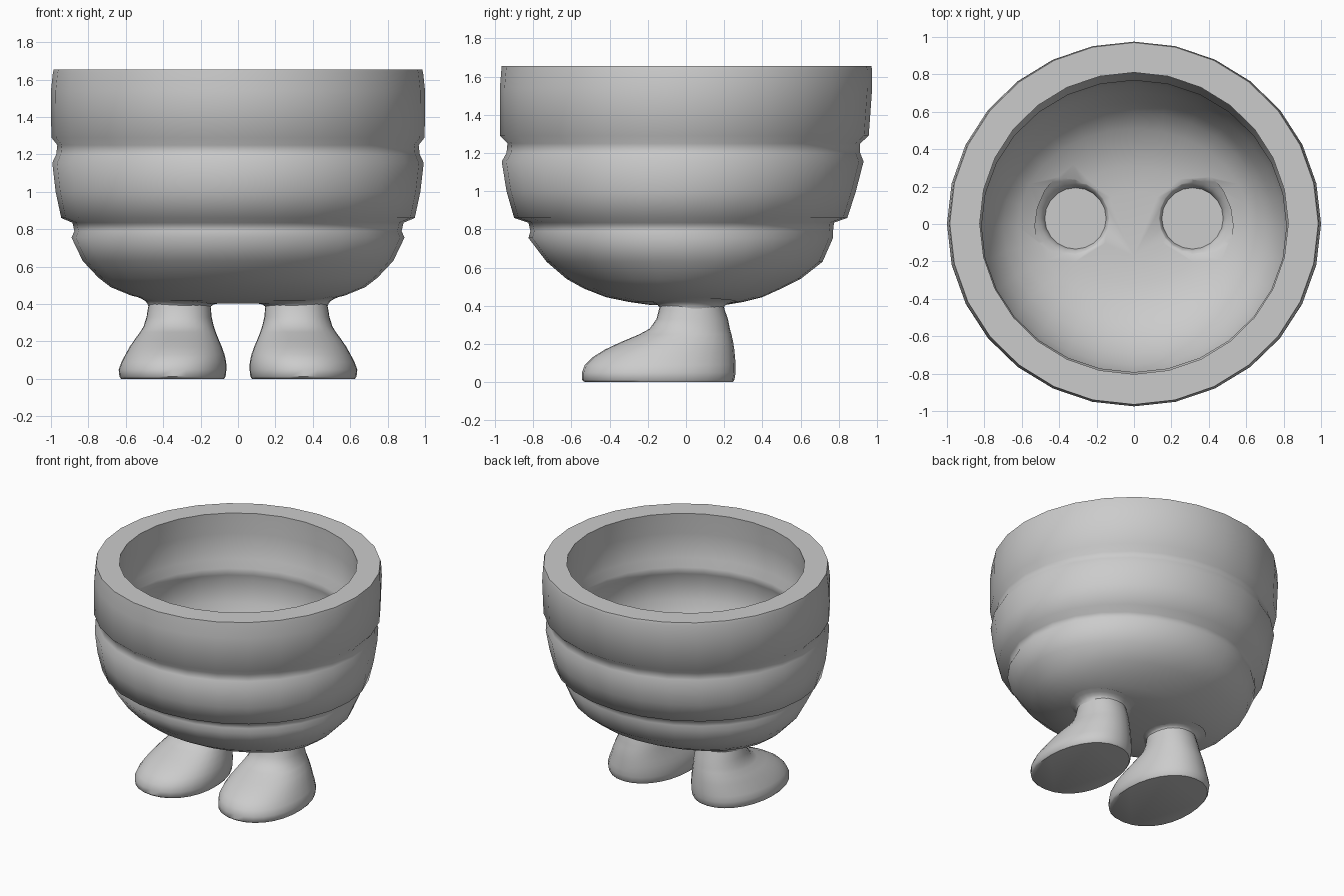
import bpy, bmesh, math

grey = bpy.data.materials.new("plain grey")
grey.diffuse_color = (0.6, 0.6, 0.6, 1)


def loft(name, rows, seg, power=1.0, egg=0.0):
    """Closed solid from stacked rings; row = (z, cx, cy, rx, ry).
    power squares the rings off, egg widens them towards the front."""
    bm = bmesh.new()
    rings = []
    for z, cx, cy, rx, ry in rows:
        ring = []
        for i in range(seg):
            a = 2 * math.pi * i / seg
            c, s = math.cos(a), math.sin(a)
            x = math.copysign(abs(c) ** power, c) * (1 - egg * s)
            y = math.copysign(abs(s) ** power, s)
            ring.append(bm.verts.new((cx + rx * x, cy + ry * y, z)))
        rings.append(ring)
    for lo, hi in zip(rings, rings[1:]):
        for i in range(seg):
            j = (i + 1) % seg
            bm.faces.new((lo[i], lo[j], hi[j], hi[i]))
    bm.faces.new(rings[0][::-1])
    bm.faces.new(rings[-1])
    bmesh.ops.recalc_face_normals(bm, faces=bm.faces)
    me = bpy.data.meshes.new(name)
    bm.to_mesh(me)
    bm.free()
    ob = bpy.data.objects.new(name, me)
    bpy.context.collection.objects.link(ob)
    me.materials.append(grey)
    return ob


def smooth(ob, angle):
    bpy.ops.object.select_all(action='DESELECT')
    ob.select_set(True)
    bpy.context.view_layer.objects.active = ob
    bpy.ops.object.shade_smooth_by_angle(angle=math.radians(angle))


def apply_cut(ob, cutter):
    mod = ob.modifiers.new("cut", 'BOOLEAN')
    mod.operation = 'DIFFERENCE'
    mod.solver = 'EXACT'
    mod.object = cutter
    bpy.context.view_layer.objects.active = ob
    bpy.ops.object.modifier_apply(modifier=mod.name)
    bpy.data.objects.remove(cutter)


# Bowl: outside going up, then over the rim and down the inside
# (z, half width, front y, back y)
outside = [
    (0.403, 0.22, -0.18, 0.20), (0.42, 0.46, -0.30, 0.30),
    (0.445, 0.57, -0.42, 0.40), (0.49, 0.68, -0.535, 0.50),
    (0.54, 0.745, -0.625, 0.60),
    (0.63, 0.83, -0.73, 0.715), (0.755, 0.89, -0.825, 0.77),
    (0.79, 0.875, -0.815, 0.77), (0.835, 0.885, -0.825, 0.775),
    (0.86, 0.945, -0.90, 0.845), (1.0, 0.975, -0.94, 0.89),
    (1.155, 0.993, -0.965, 0.93), (1.2, 0.972, -0.94, 0.912),
    (1.25, 0.966, -0.935, 0.912), (1.29, 0.998, -0.975, 0.957),
    (1.54, 1.0, -0.975, 0.975), (1.635, 0.99, -0.967, 0.975),
    (1.655, 0.985, -0.965, 0.97)]
inside = [
    (1.655, 0.825, -0.803, 0.81), (1.5, 0.835, -0.815, 0.81),
    (1.31, 0.842, -0.822, 0.80), (1.25, 0.815, -0.792, 0.768),
    (1.2, 0.818, -0.795, 0.768), (1.155, 0.845, -0.82, 0.785),
    (1.0, 0.83, -0.80, 0.75), (0.89, 0.80, -0.755, 0.705),
    (0.79, 0.755, -0.695, 0.65), (0.71, 0.70, -0.62, 0.60),
    (0.645, 0.62, -0.535, 0.51), (0.595, 0.52, -0.43, 0.41),
    (0.565, 0.40, -0.32, 0.31), (0.55, 0.2, -0.17, 0.18)]
rows = [(z, 0, (f + b) / 2, w, (b - f) / 2) for z, w, f, b in outside + inside]
bowl = loft("bowl", rows, 28)

# Shallow rounded wells in the floor above each leg
for side in (-1, 1):
    well = [(0.515, 0.164), (0.53, 0.168), (0.545, 0.176), (0.56, 0.189),
            (0.575, 0.207), (0.6, 0.24)]
    apply_cut(bowl, loft("well_cutter", [(z, side * 0.313, 0.03, r, r)
                                         for z, r in well], 20))
smooth(bowl, 72)

# Legs: flared collars that follow the slope of the bowl, and rounded shoes
# shoe row: (z, outward shift, toe y, heel y, half width) from the ankle
shoe = [
    (0.0, 0.037, -0.56, 0.215, 0.275), (0.012, 0.037, -0.575, 0.224, 0.284),
    (0.05, 0.037, -0.575, 0.23, 0.288), (0.09, 0.03, -0.56, 0.23, 0.28),
    (0.13, 0.024, -0.52, 0.227, 0.265), (0.17, 0.02, -0.455, 0.223, 0.247),
    (0.21, 0.015, -0.37, 0.217, 0.225), (0.25, 0.008, -0.275, 0.208, 0.202),
    (0.28, 0.004, -0.22, 0.20, 0.188), (0.33, 0.002, -0.185, 0.19, 0.174),
    (0.38, 0.0, -0.172, 0.172, 0.168), (0.41, 0.0, -0.165, 0.165, 0.16)]
collar = [(0.375, 0.165), (0.392, 0.168), (0.407, 0.182), (0.416, 0.205),
          (0.423, 0.235)]
for side, label in ((-1, "left"), (1, "right")):
    ankle = side * 0.313
    ob = loft(label + "_collar", [(z, ankle, 0.03, r, r)
                                  for z, r in collar], 24)
    for v in ob.data.vertices:
        v.co.z += 0.08 * side * (v.co.x - ankle) * (v.co.z - 0.375) / 0.05
    smooth(ob, 50)
    ob = loft(label + "_shoe", [(z, side * dx, (t + h) / 2, w, (h - t) / 2)
                                for z, dx, t, h, w in shoe], 28, 0.94, 0.04)
    ob.location = (ankle, 0.03, 0)
    smooth(ob, 50)
